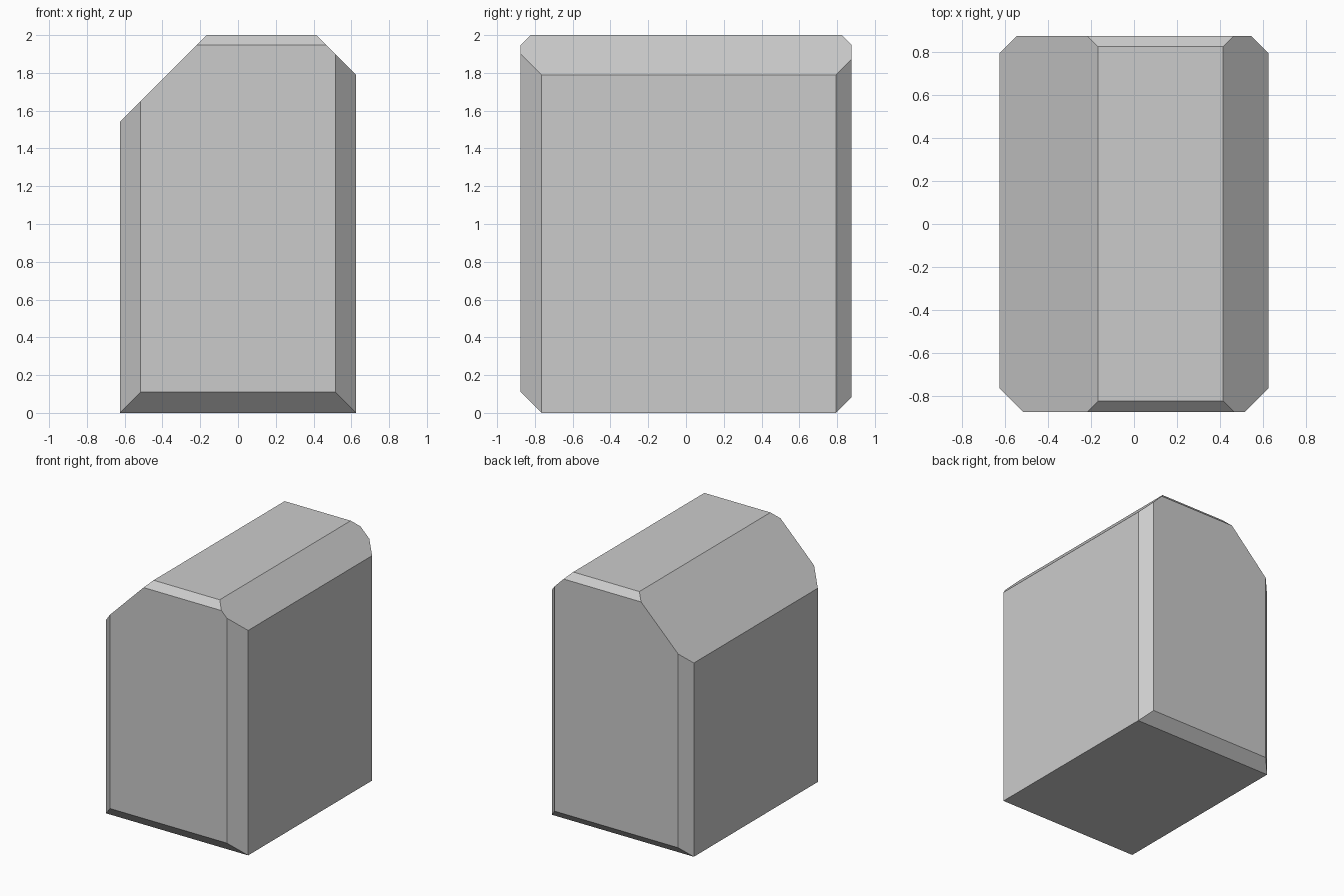
import bpy, bmesh
from mathutils import Vector, Matrix

if "Cube" in bpy.data.objects:
    bpy.data.objects.remove(bpy.data.objects["Cube"])

HX, HY, H = 0.625, 0.875, 2.0

# Plain block standing on the ground
bm = bmesh.new()
bmesh.ops.create_cube(bm, size=1, matrix=Matrix.Translation((0, 0, H / 2))
                      @ Matrix.Diagonal((2 * HX, 2 * HY, H, 1)))


def chamfer(direction, size):
    """Slice a 45 degree chamfer off the box edge lying in this direction."""
    d = Vector(direction)
    edge = Vector((d.x * HX, d.y * HY, H / 2 + d.z * H / 2))
    point = edge - d * (size / 2)
    bmesh.ops.bisect_plane(bm, geom=bm.verts[:] + bm.edges[:] + bm.faces[:],
                           dist=1e-4, plane_co=point, plane_no=d.normalized(),
                           clear_outer=True)
    rim = [e for e in bm.edges if e.is_boundary]
    bmesh.ops.holes_fill(bm, edges=rim, sides=0)


# Large slopes along the top
chamfer((-1, 0, 1), 0.458)
chamfer((1, 0, 1), 0.21)
# Upright corners: two at the front, two at the back
for side in (-1, 1):
    chamfer((side, -1, 0), 0.11)
    chamfer((side, 1, 0), 0.081)
# Front and back edges, bottom then top
chamfer((0, -1, -1), 0.11)
chamfer((0, 1, -1), 0.081)
chamfer((0, -1, 1), 0.052)
chamfer((0, 1, 1), 0.05)

bmesh.ops.remove_doubles(bm, verts=bm.verts[:], dist=1e-4)
bmesh.ops.recalc_face_normals(bm, faces=bm.faces[:])
mesh = bpy.data.meshes.new("chamfered_block")
bm.to_mesh(mesh)
bm.free()
bpy.context.collection.objects.link(bpy.data.objects.new("chamfered_block", mesh))
